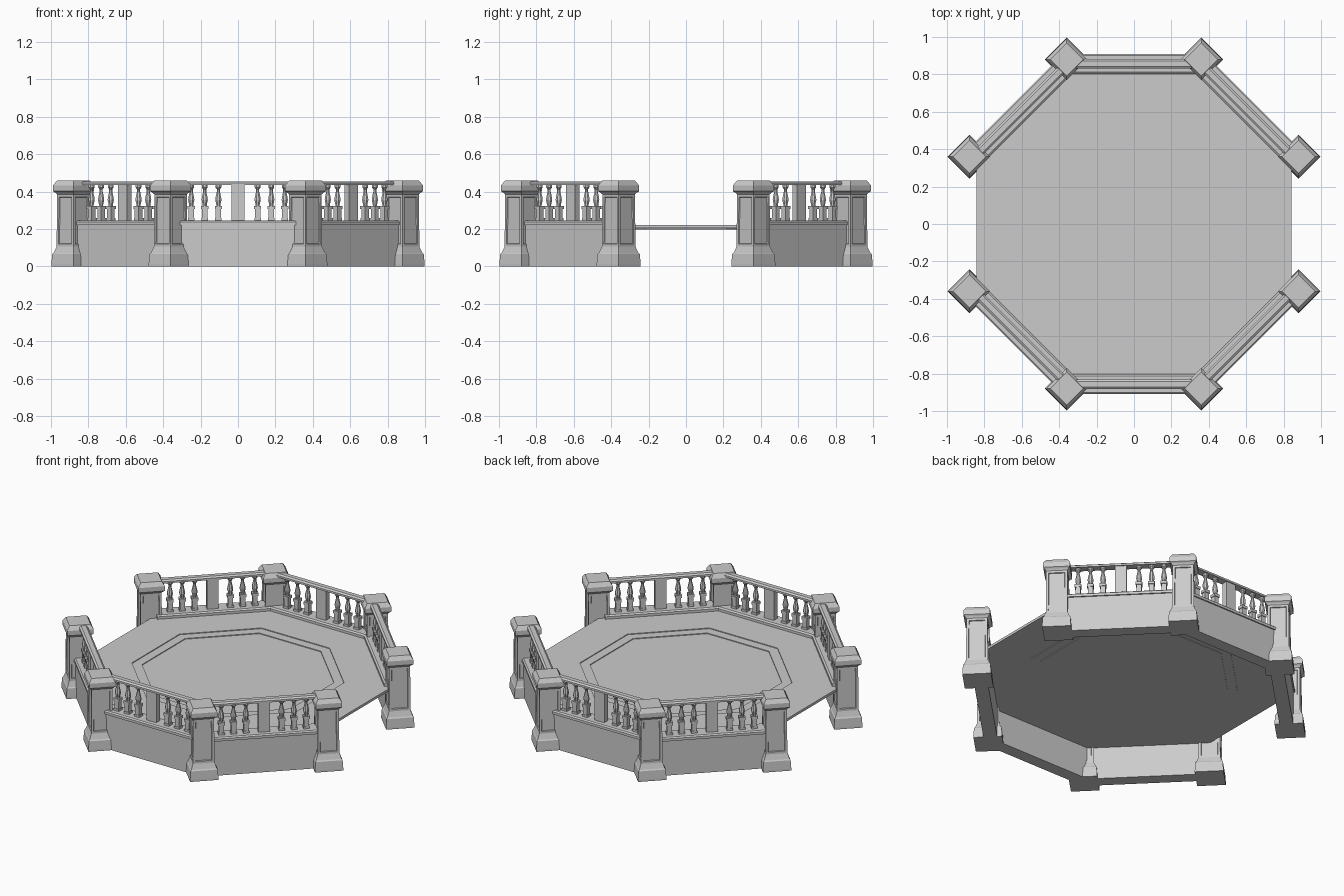
import bpy, bmesh, math
from mathutils import Matrix, Vector

if "Cube" in bpy.data.objects:
    bpy.data.objects.remove(bpy.data.objects["Cube"], do_unlink=True)

stone = bpy.data.materials.new("grey stone")
stone.use_nodes = True
COLOUR = (0.6, 0.6, 0.6, 1)
stone.diffuse_color = COLOUR
stone.node_tree.nodes["Principled BSDF"].inputs["Base Color"].default_value = COLOUR


def finish(name, bm, place=Matrix()):
    bmesh.ops.recalc_face_normals(bm, faces=bm.faces)
    mesh = bpy.data.meshes.new(name)
    bm.to_mesh(mesh)
    bm.free()
    mesh.materials.append(stone)
    obj = bpy.data.objects.new(name, mesh)
    obj.matrix_world = place
    bpy.context.collection.objects.link(obj)
    return obj


def lathe(bm, profile, sides, turn=0.0, centre=(0, 0)):
    """Stack regular polygons of (radius, height) into a closed solid."""
    rings = []
    for r, z in profile:
        angles = [turn + math.tau * i / sides for i in range(sides)]
        rings.append([bm.verts.new((centre[0] + r * math.cos(a),
                                    centre[1] + r * math.sin(a), z)) for a in angles])
    bands = []
    for low, high in zip(rings, rings[1:]):
        bands.append([bm.faces.new((low[i], low[(i + 1) % sides],
                                    high[(i + 1) % sides], high[i])) for i in range(sides)])
    bm.faces.new(rings[0][::-1])
    bm.faces.new(rings[-1])
    return bands


def bar(bm, half_length, profile):
    """Extrude a closed (y, z) cross-section along x."""
    ends = [[bm.verts.new((x, y, z)) for y, z in profile] for x in (-half_length, half_length)]
    n = len(profile)
    for i in range(n):
        j = (i + 1) % n
        bm.faces.new((ends[0][i], ends[0][j], ends[1][j], ends[1][i]))
    bm.faces.new(ends[0][::-1])
    bm.faces.new(ends[1])


def block(bm, x, width, depth, low, high):
    m = Matrix.Translation((x, 0, (low + high) / 2)) @ Matrix.Diagonal(
        (width, depth, high - low, 1))
    bmesh.ops.create_cube(bm, size=1, matrix=m)


# Floor: octagonal slab with a shallow sunken centre
EIGHTH = math.pi / 8
bm = bmesh.new()
R = 0.843 / math.cos(EIGHTH)
lathe(bm, [(0.57, 0.198), (0.57, 0.202), (0.63, 0.202), (0.63, 0.206), (R, 0.206),
           (R, 0.222), (0.63, 0.222), (0.63, 0.217), (0.57, 0.217), (0.57, 0.212)],
      8, EIGHTH)
finish("floor", bm)

# Corner posts: square, set diagonally, with sunken panels
POST = [(0.118, 0), (0.118, 0.012), (0.113, 0.065), (0.106, 0.072), (0.090, 0.105),
        (0.087, 0.385), (0.098, 0.395), (0.110, 0.402), (0.110, 0.432), (0.088, 0.458)]
post_mesh = None
for i, (x, y) in enumerate([(sx * a, sy * b) for a, b in ((0.36, 0.88), (0.88, 0.36))
                            for sx in (-1, 1) for sy in (-1, 1)]):
    bm = bmesh.new()
    shaft = lathe(bm, POST, 4)[4]
    bmesh.ops.recalc_face_normals(bm, faces=bm.faces)
    bmesh.ops.inset_individual(bm, faces=shaft, thickness=0.02)
    bmesh.ops.inset_individual(bm, faces=shaft, thickness=0.003, depth=-0.006)
    finish(f"post_{i + 1}", bm, Matrix.Translation((x, y, 0)))

# Six railed sides, left and right remain open
BALUSTER = [(0.012, 0.32), (0.012, 0.33), (0.018, 0.355), (0.016, 0.37), (0.009, 0.40),
            (0.009, 0.412), (0.017, 0.422), (0.017, 0.437)]
for n, degrees in enumerate((45, 90, 135, 225, 270, 315), 1):
    a = math.radians(degrees)
    place = Matrix.Rotation(a - math.pi / 2, 4, "Z") @ Matrix.Translation((0, 0.857, 0))

    bm = bmesh.new()
    bar(bm, 0.335, [(-0.035, 0), (0.045, 0), (0.045, 0.226), (-0.035, 0.226)])
    finish(f"wall_{n}", bm, place)

    bm = bmesh.new()
    bar(bm, 0.335, [(-0.055, 0.222), (0.053, 0.222), (0.053, 0.238), (0.045, 0.245),
                    (-0.045, 0.245), (-0.055, 0.238)])
    finish(f"coping_{n}", bm, place)

    bm = bmesh.new()
    bar(bm, 0.335, [(-0.025, 0.434), (0.025, 0.434), (0.025, 0.446), (0.014, 0.454),
                    (-0.014, 0.454), (-0.025, 0.446)])
    finish(f"handrail_{n}", bm, place)

    bm = bmesh.new()
    block(bm, 0, 0.068, 0.036, 0.243, 0.437)
    finish(f"centre_pier_{n}", bm, place)

    # Balusters: square foot under a turned stem
    bm = bmesh.new()
    for x in (0.105, 0.178, 0.25):
        for s in (-1, 1):
            block(bm, s * x, 0.036, 0.036, 0.243, 0.258)
            block(bm, s * x, 0.029, 0.029, 0.256, 0.308)
            block(bm, s * x, 0.038, 0.038, 0.306, 0.324)
            lathe(bm, BALUSTER, 8, EIGHTH, (s * x, 0))
    finish(f"balusters_{n}", bm, place)
